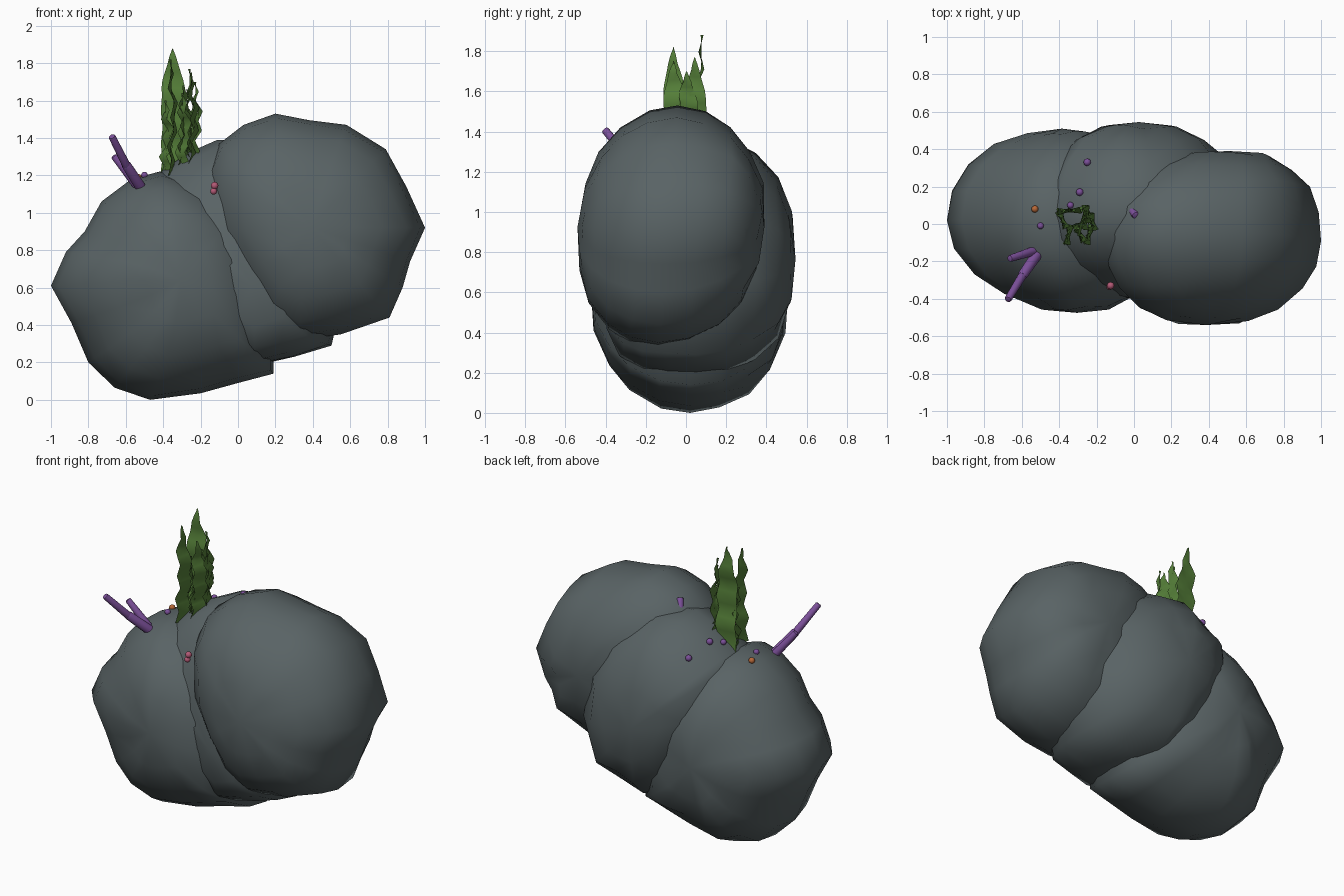
import bpy, bmesh, random
from math import sin, cos, pi, radians
from mathutils import Vector
from mathutils.bvhtree import BVHTree

if "Cube" in bpy.data.objects:
    bpy.data.objects.remove(bpy.data.objects["Cube"])

random.seed(4)


def mat(name, r, g, b):
    m = bpy.data.materials.new(name)
    m.diffuse_color = (r, g, b, 1)
    m.use_nodes = True
    m.node_tree.nodes["Principled BSDF"].inputs["Base Color"].default_value = m.diffuse_color
    return m


STONE = mat("stone", 0.10, 0.125, 0.13)
LEAF = mat("leaf", 0.09, 0.21, 0.04)
PURPLE = mat("purple", 0.20, 0.08, 0.32)
ORANGE = mat("orange", 0.48, 0.14, 0.04)
PINK = mat("pink", 0.45, 0.10, 0.18)


def finish(bm, name, material):
    me = bpy.data.meshes.new(name)
    bm.to_mesh(me)
    bm.free()
    me.materials.append(material)
    me.polygons.foreach_set("use_smooth", [True] * len(me.polygons))
    ob = bpy.data.objects.new(name, me)
    bpy.context.collection.objects.link(ob)
    return ob


trees = []


def boulder(name, outline, front, y_mid, back, px, pz, z_lean=0.0):
    """Front silhouette puffed towards a front and a back pole.
    Poles are (x shift, y, z shift); px, pz set the roundness; z_lean tilts the seam."""
    bm = bmesh.new()
    n = len(outline)
    cx = (min(q[0] for q in outline) + max(q[0] for q in outline)) / 2
    cz = (min(q[1] for q in outline) + max(q[1] for q in outline)) / 2
    steps = 5
    rings = []
    for k in range(-steps + 1, steps):
        a = abs(k) / steps * pi / 2
        dx, y_pole, dz = back if k > 0 else front
        d, c = sin(a), cos(a)
        y = y_mid + d * (y_pole - y_mid)
        ring = []
        for x, z in outline:
            j = 0 if k == 0 else random.uniform(-0.012, 0.012)
            ring.append(bm.verts.new((
                cx + dx * d * d + (x - cx) * (c ** px + j),
                y + j + z_lean * (z - cz) * c,
                cz + dz * d * d + (z - cz) * (c ** pz + j))))
        rings.append(ring)
    for r0, r1 in zip(rings, rings[1:]):
        for i in range(n):
            bm.faces.new((r0[i], r0[(i + 1) % n], r1[(i + 1) % n], r1[i]))
    for ring, (dx, y, dz) in ((rings[0], front), (rings[-1], back)):
        pole = bm.verts.new((cx + dx, y, cz + dz))
        for i in range(n):
            bm.faces.new((ring[i], ring[(i + 1) % n], pole))
    bmesh.ops.recalc_face_normals(bm, faces=bm.faces)
    bm.normal_update()
    trees.append(BVHTree.FromBMesh(bm))
    return finish(bm, name, STONE)


# Three merged boulders
boulder("left_boulder", [
    (-1, .61), (-.92, .79), (-.82, .90), (-.73, 1.06), (-.57, 1.18), (-.42, 1.22),
    (-.2, 1.15), (0, 1.0), (.12, .8), (.19, .5), (.19, .14), (0, .09),
    (-.2, .035), (-.47, 0), (-.66, .065), (-.80, .2), (-.89, .41)],
    (.10, -.475, .03), .02, (.02, .51, 0), 1.0, .82)
boulder("middle_boulder", [
    (-.49, .92), (-.45, 1.17), (-.41, 1.22), (-.27, 1.32), (-.11, 1.39), (.1, 1.38),
    (.35, 1.26), (.52, 1.0), (.58, .65), (.5, .29), (.3, .23), (.08, .18),
    (-.15, .32), (-.36, .6)],
    (.03, -.41, -.17), .05, (-.02, .545, -.02), .83, .8)
boulder("right_boulder", [
    (-.165, 1.22), (-.1, 1.37), (.03, 1.47), (.2, 1.53), (.38, 1.495), (.58, 1.47),
    (.79, 1.34), (.9, 1.14), (1, .92), (.92, .74), (.88, .6), (.81, .44),
    (.55, .35), (.33, .32), (.15, .41), (.0, .62), (-.14, .9)],
    (-.03, -.54, 0), -.09, (.09, .39, 0), .83, .88, .08)


def top_z(x, y):
    """Height of the rock surface at x, y."""
    hits = [t.ray_cast(Vector((x, y, 3)), Vector((0, 0, -1)))[0] for t in trees]
    return max([h.z for h in hits if h], default=1)


def leaf(name, x, y, z0, z1, width, turn, wave):
    """Upright rippled blade; turn is the heading of its width in degrees."""
    bm = bmesh.new()
    a = radians(turn)
    side, out = Vector((cos(a), sin(a), 0)), Vector((-sin(a), cos(a), 0))
    rows = []
    m = 16
    for i in range(m + 1):
        t = i / m
        w = width / 2 * min(1, (1 - t) * 3) ** 0.8 * (0.95 + 0.05 * cos(t * 25))
        c = Vector((x, y, z0 + (z1 - z0) * t)) + out * wave * sin(t * 9)
        c += side * wave * 0.5 * sin(t * 5)
        rows.append([bm.verts.new(c + side * w * u + out * 0.014 * (u * u) * cos(t * 25))
                     for u in (-1, 0, 1)])
    for r0, r1 in zip(rows, rows[1:]):
        for i in range(2):
            bm.faces.new((r0[i], r0[i + 1], r1[i + 1], r1[i]))
    bmesh.ops.remove_doubles(bm, verts=bm.verts, dist=0.0005)
    finish(bm, name, LEAF)


# Tuft of leaves on the crest
for i, args in enumerate([
        (-.345, .07, 1.2, 1.88, .14, 4, .008),
        (-.35, -.06, 1.2, 1.82, .11, 80, .010),
        (-.25, .05, 1.25, 1.77, .10, 100, .010),
        (-.24, -.06, 1.25, 1.75, .11, 75, .010),
        (-.22, .01, 1.28, 1.70, .10, 105, .010),
        (-.28, .00, 1.25, 1.68, .12, 62, .010),
        (-.38, .02, 1.2, 1.60, .10, 115, .010),
        (-.29, -.05, 1.22, 1.64, .11, 120, .010),
        (-.26, .02, 1.25, 1.66, .11, 84, .010)]):
    leaf(f"leaf_{i + 1}", *args)


def tube(name, p0, p1, r0, r1):
    p0, p1 = Vector(p0), Vector(p1)
    d = p1 - p0
    bm = bmesh.new()
    bmesh.ops.create_cone(bm, cap_ends=True, segments=12, radius1=r0, radius2=r1, depth=d.length)
    bm.normal_update()
    cap = [f for f in bm.faces if f.normal.z > 0.9]
    bmesh.ops.bevel(bm, geom=cap[0].edges[:], offset=r1 * 0.4, segments=2,
                    affect='EDGES', profile=0.5)
    bmesh.ops.rotate(bm, verts=bm.verts, matrix=d.to_track_quat('Z', 'Y').to_matrix())
    bmesh.ops.translate(bm, verts=bm.verts, vec=(p0 + p1) / 2)
    ob = finish(bm, name, PURPLE)
    bpy.context.view_layer.objects.active = ob
    ob.select_set(True)
    bpy.ops.object.shade_smooth_by_angle(angle=radians(40))
    ob.select_set(False)


# Tube sponges
tube("tube_base", (-.51, -.15, 1.12), (-.60, -.28, 1.26), .03, .026)
tube("tube_tip", (-.59, -.265, 1.24), (-.675, -.405, 1.41), .023, .019)
tube("tube_branch", (-.52, -.14, 1.12), (-.665, -.185, 1.305), .026, .018)
tube("tube_small", (-.02, .09, 1.34), (.01, .045, 1.44), .022, .02)


def bead(name, loc, r, material):
    bm = bmesh.new()
    bmesh.ops.create_uvsphere(bm, u_segments=12, v_segments=8, radius=r)
    bmesh.ops.translate(bm, verts=bm.verts, vec=loc)
    finish(bm, name, material)


# Small polyps resting on the stone
for i, (x, y, r, m) in enumerate([
        (-.53, .08, .019, ORANGE), (-.50, -.01, .018, PURPLE), (-.25, .33, .02, PURPLE),
        (-.29, .17, .02, PURPLE), (-.34, .10, .018, PURPLE)]):
    bead(f"polyp_{i + 1}", (x, y, top_z(x, y) + 0.008), r, m)
bead("orange_polyp_upper", (-.185, .465, 1.02), .021, ORANGE)
bead("orange_polyp_lower", (-.20, .47, .995), .019, ORANGE)
bead("pink_polyp_upper", (-.125, -.33, 1.145), .02, PINK)
bead("pink_polyp_lower", (-.13, -.335, 1.115), .018, PINK)
